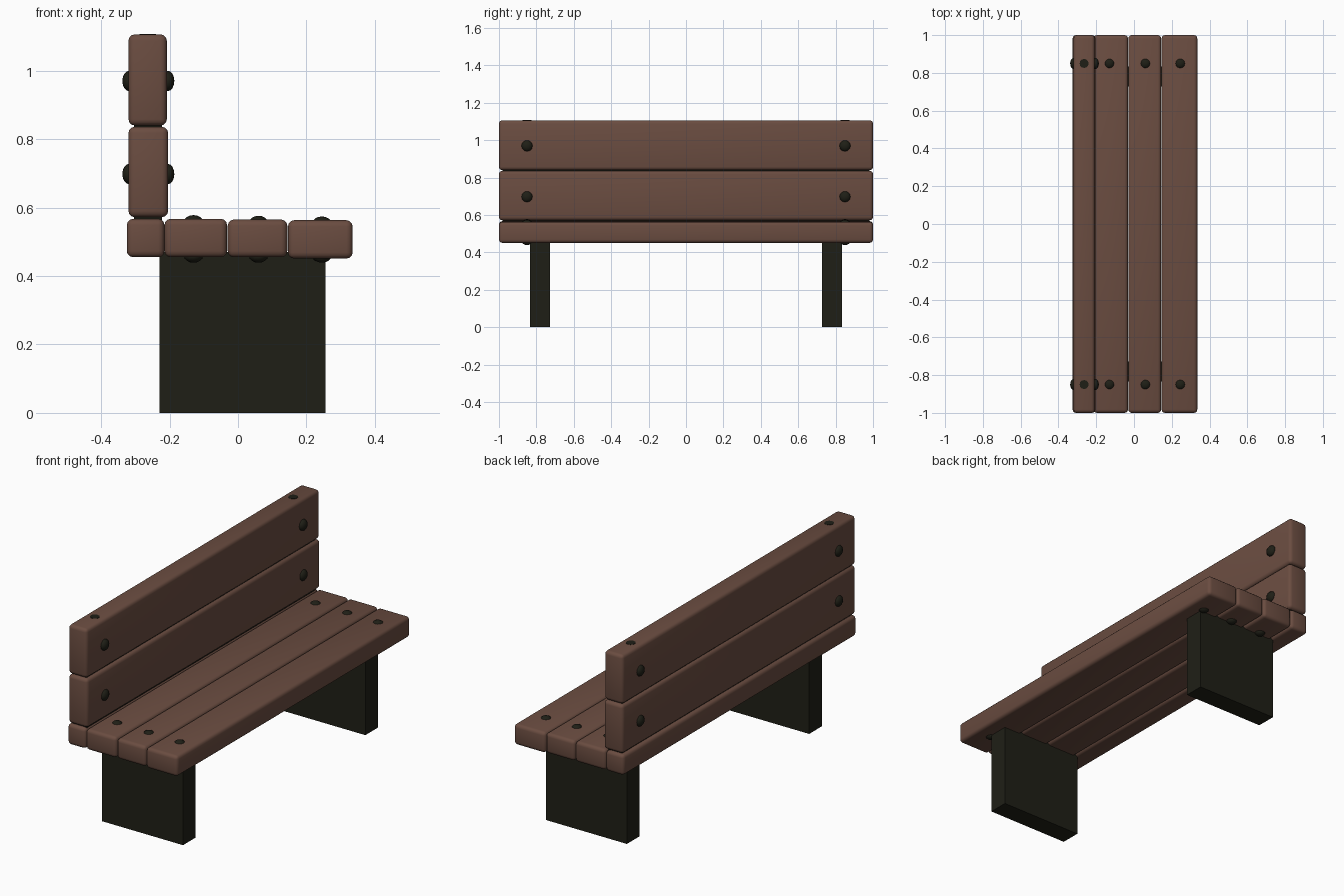
import bpy
import math
from mathutils import Vector

cube = bpy.data.objects.get("Cube")
if cube:
    bpy.data.objects.remove(cube, do_unlink=True)


def make_material(name, colour):
    m = bpy.data.materials.new(name)
    m.use_nodes = True
    m.diffuse_color = colour
    m.node_tree.nodes["Principled BSDF"].inputs["Base Color"].default_value = colour
    return m


wood = make_material("brown wood", (0.145, 0.073, 0.052, 1))
metal = make_material("dark metal", (0.0135, 0.0135, 0.008, 1))


def finish(obj, name, mat):
    obj.name = name
    obj.data.materials.append(mat)
    bpy.ops.object.transform_apply(location=False, rotation=True, scale=True)
    return obj


def box(name, x, y, z, mat, bevel=0.0):
    """Box given by its (min, max) range on each axis."""
    mid = [(a + b) / 2 for a, b in (x, y, z)]
    bpy.ops.mesh.primitive_cube_add(size=1, location=mid)
    obj = bpy.context.object
    obj.scale = [b - a for a, b in (x, y, z)]
    finish(obj, name, mat)
    if bevel:
        mod = obj.modifiers.new("rounded edges", "BEVEL")
        mod.width = bevel
        mod.segments = 3
        bpy.ops.object.modifier_apply(modifier=mod.name)
        bpy.ops.object.shade_smooth_by_angle(angle=math.radians(40))
    return obj


def bolt(name, start, end, radius):
    """Domed bolt heads at both ends of a rod."""
    start, end = Vector(start), Vector(end)
    axis = (end - start).normalized()
    turn = axis.to_track_quat("Z", "Y").to_euler()
    bpy.ops.mesh.primitive_cylinder_add(vertices=12, radius=radius * 0.7,
                                        depth=(end - start).length - 0.02,
                                        location=(start + end) / 2, rotation=turn)
    finish(bpy.context.object, name + "_rod", metal)
    for label, tip, side in (("a", start, 1), ("b", end, -1)):
        bpy.ops.mesh.primitive_uv_sphere_add(segments=12, ring_count=8, radius=radius,
                                             location=tip + axis * side * 0.02, rotation=turn)
        head = bpy.context.object
        head.scale = (1, 1, 0.02 / radius)
        finish(head, name + "_head_" + label, metal)
        bpy.ops.object.shade_smooth()


# Planks
planks = {
    "back_plank_top": ((-0.32, -0.208), (0.84, 1.106)),
    "back_plank_lower": ((-0.32, -0.204), (0.572, 0.836)),
    "rear_rail": ((-0.325, -0.215), (0.455, 0.567)),
    "seat_plank_rear": ((-0.215, -0.032), (0.455, 0.567)),
    "seat_plank_middle": ((-0.03, 0.144), (0.455, 0.565)),
    "seat_plank_front": ((0.146, 0.335), (0.451, 0.563)),
}
for name, (x, z) in planks.items():
    box(name, x, (-1, 1), z, wood, 0.018)

# Dark strips in the joints of the backrest
for name, z in (("back_joint", 0.838), ("rail_joint", 0.569)):
    box(name, (-0.304, -0.222), (-0.98, 0.98), (z - 0.008, z + 0.008), metal)

# Legs and bolts at both ends
for side, s in (("left", 1), ("right", -1)):
    box(side + "_leg", (-0.23, 0.255), sorted((s * 0.727, s * 0.835)), (0, 0.47), metal)
    y = s * 0.85
    for i, z in enumerate((0.97, 0.698)):
        bolt(f"{side}_back_bolt_{i}", (-0.338, y, z), (-0.186, y, z), 0.03)
    for i, x in enumerate((-0.13, 0.06, 0.245)):
        bolt(f"{side}_seat_bolt_{i}", (x, y, 0.439), (x, y, 0.578 - i * 0.002), 0.028)
    # Upright rod that ends flush with the top of the backrest
    bpy.ops.mesh.primitive_cylinder_add(vertices=12, radius=0.024, depth=0.607,
                                        location=(-0.264, y, 0.804))
    finish(bpy.context.object, side + "_backrest_rod", metal)
    bpy.ops.object.shade_smooth_by_angle(angle=math.radians(40))
